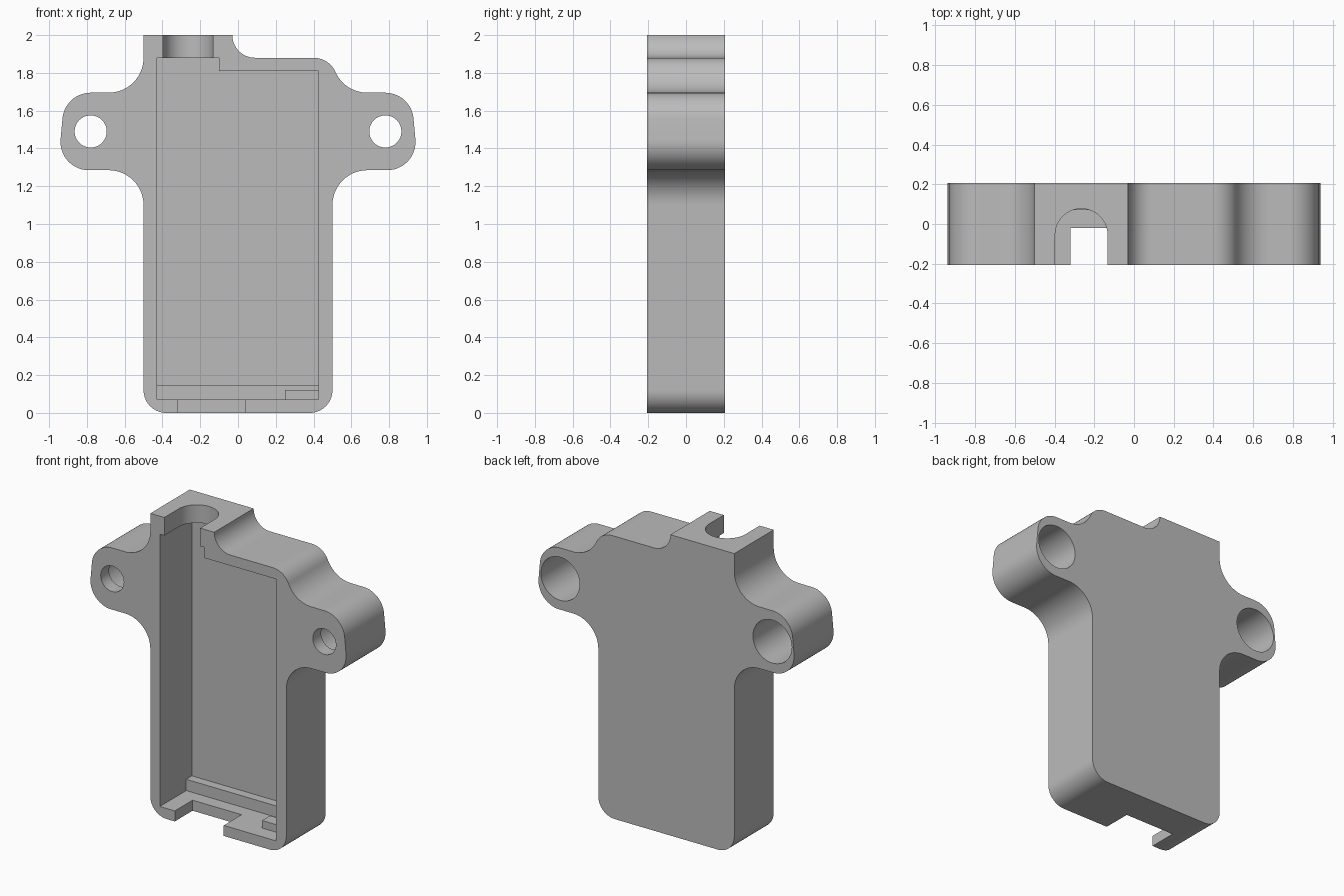
import bpy, bmesh, math

if "Cube" in bpy.data.objects:
    bpy.data.objects.remove(bpy.data.objects["Cube"])

Y0, Y1 = -0.207, 0.207   # front and back planes
FLOOR = 0.13             # inner face of the back wall

grey = bpy.data.materials.new("mid grey")
grey.diffuse_color = (0.5, 0.5, 0.5, 1)
grey.use_nodes = True
grey.node_tree.nodes["Principled BSDF"].inputs["Base Color"].default_value = grey.diffuse_color


def arc(cx, cz, r, a0, a1, n=14):
    """Points along an arc, angles in degrees."""
    return [(cx + r * math.cos(math.radians(a0 + (a1 - a0) * i / n)),
             cz + r * math.sin(math.radians(a0 + (a1 - a0) * i / n)))
            for i in range(n + 1)]


def prism(name, pts, lo, hi, axis="y"):
    """Extrude a closed profile along y (x, z points) or z (x, y points)."""
    bm = bmesh.new()
    def co(p, t):
        return (p[0], t, p[1]) if axis == "y" else (p[0], p[1], t)
    a = [bm.verts.new(co(p, lo)) for p in pts]
    b = [bm.verts.new(co(p, hi)) for p in pts]
    bm.faces.new(a)
    bm.faces.new(b[::-1])
    for i in range(len(pts)):
        j = (i + 1) % len(pts)
        bm.faces.new((a[i], b[i], b[j], a[j]))
    bmesh.ops.recalc_face_normals(bm, faces=bm.faces)
    me = bpy.data.meshes.new(name)
    bm.to_mesh(me)
    bm.free()
    me.materials.append(grey)
    ob = bpy.data.objects.new(name, me)
    bpy.context.collection.objects.link(ob)
    return ob


def rect(x0, x1, z0, z1):
    return [(x0, z0), (x1, z0), (x1, z1), (x0, z1)]


def combine(target, tool, op="DIFFERENCE"):
    """Apply a boolean and discard the tool."""
    tool.hide_render = True
    bpy.context.view_layer.objects.active = target
    m = target.modifiers.new("cut", "BOOLEAN")
    m.object, m.operation, m.solver = tool, op, "EXACT"
    bpy.ops.object.modifier_apply(modifier=m.name)
    bpy.data.objects.remove(tool)


# Lower corner, lower fillet and rounded mounting ear, right side upwards
side = (arc(0.38, 0.12, 0.12, -90, 0)
        + arc(0.685, 1.10, 0.185, 180, 90)
        + arc(0.79, 1.435, 0.15, -90, 4)
        + arc(0.78, 1.545, 0.15, 4, 90))
right_top = (arc(0.685, 1.88, 0.185, 270, 204)    # shoulder fillet
             + arc(0.40, 1.753, 0.127, 24, 90)    # shoulder round
             + arc(0.09, 2.0, 0.12, 270, 180))    # fillet up to the neck
left_top = [(-0.5, 2.0)] + arc(-0.685, 1.88, 0.185, 0, -90)
left_side = [(-x, z) for x, z in reversed(side)]
housing = prism("housing", side + right_top + left_top + left_side, Y0, Y1)

# Open pocket in the front, stepped at the top left
pocket = [(-0.43, 0.07), (0.425, 0.07), (0.425, 1.81),
          (-0.10, 1.81), (-0.10, 1.88), (-0.43, 1.88)]
combine(housing, prism("pocket_cutter", pocket, -0.4, FLOOR))

# Round-backed cable channel through the top wall
channel = [(-0.397, -0.4), (-0.133, -0.4)] + arc(-0.265, -0.055, 0.132, 0, 180, 28)
combine(housing, prism("channel_cutter", channel, 1.84, 2.1, "z"))

# Notch through the bottom wall
combine(housing, prism("notch_cutter", rect(-0.32, 0.04, -0.1, 0.1), -0.4, -0.02))

# Screw holes, counterbored from the back
for x in (-0.78, 0.78):
    combine(housing, prism("hole_cutter", arc(x, 1.49, 0.085, 0, 360 - 7.5, 47), -0.4, 0.4))
    combine(housing, prism("bore_cutter", arc(x, 1.49, 0.143, 0, 360 - 7.5, 47), -0.12, 0.4))

# Rib along the pocket bottom and small corner tab
combine(housing, prism("rib", rect(-0.45, 0.445, 0.05, 0.145), 0.07, 0.15), "UNION")
combine(housing, prism("tab", rect(0.25, 0.445, 0.05, 0.12), -0.105, -0.02), "UNION")

bpy.ops.object.select_all(action="DESELECT")
housing.select_set(True)
bpy.context.view_layer.objects.active = housing
bpy.ops.object.shade_smooth_by_angle(angle=math.radians(30))
